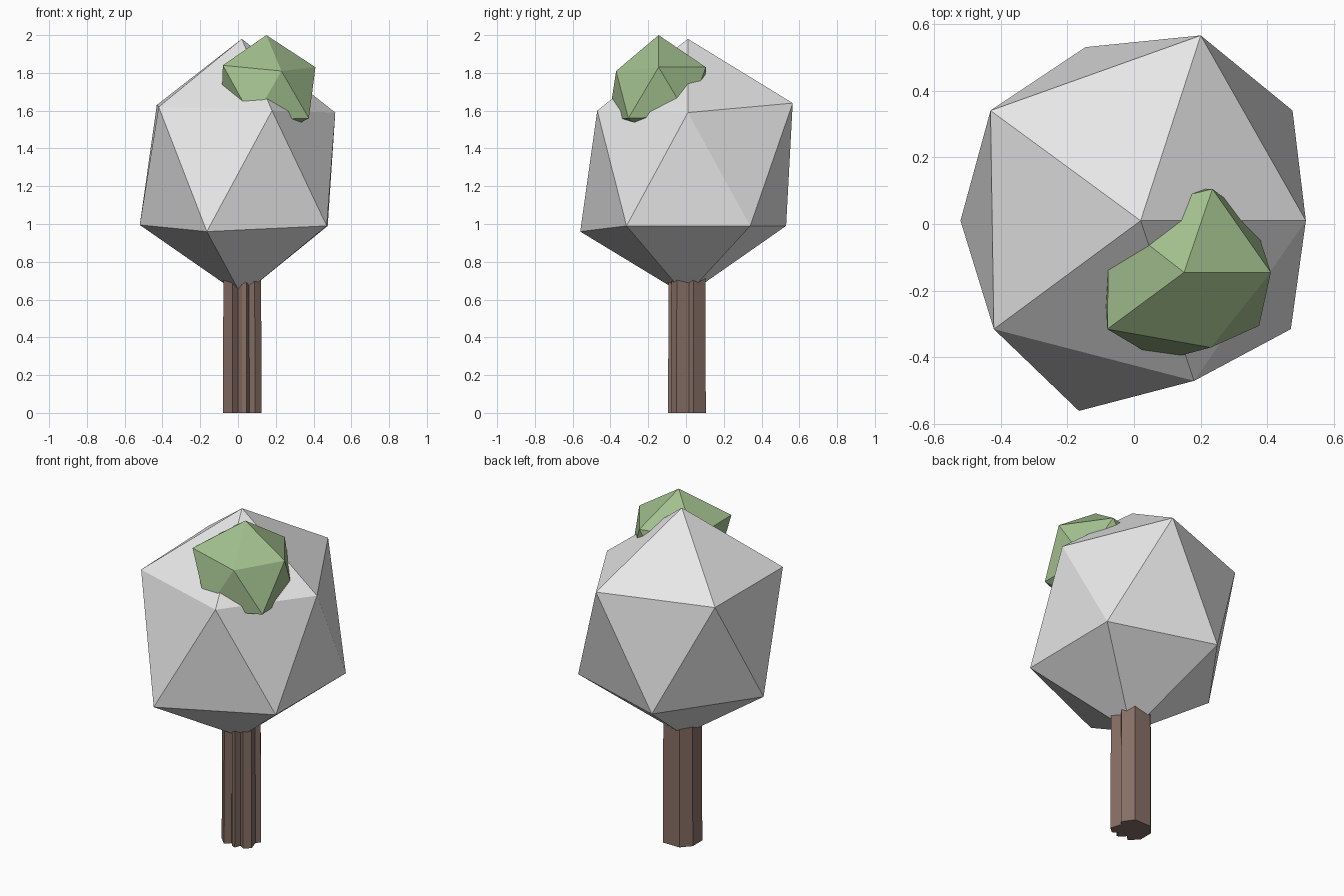
import bpy
import bmesh

# Remove the default cube only
cube = bpy.data.objects.get("Cube")
if cube:
    bpy.data.objects.remove(cube, do_unlink=True)


def make_material(name, colour):
    mat = bpy.data.materials.new(name)
    mat.use_nodes = True
    rgba = (*colour, 1.0)
    mat.diffuse_color = rgba
    for node in mat.node_tree.nodes:
        if node.type == 'BSDF_PRINCIPLED':
            node.inputs["Base Color"].default_value = rgba
            node.inputs["Roughness"].default_value = 0.9
    return mat


def finish(bm, name, mat):
    bmesh.ops.recalc_face_normals(bm, faces=bm.faces[:])
    mesh = bpy.data.meshes.new(name)
    bm.to_mesh(mesh)
    bm.free()
    mesh.materials.append(mat)
    obj = bpy.data.objects.new(name, mesh)
    bpy.context.scene.collection.objects.link(obj)
    return obj


def faceted_clump(name, top, upper, lower, bottom, mat):
    """Uneven icosahedron: two poles and two staggered rings of five."""
    bm = bmesh.new()
    t, b = bm.verts.new(top), bm.verts.new(bottom)
    up = [bm.verts.new(p) for p in upper]
    low = [bm.verts.new(p) for p in lower]
    count = len(up)
    for i in range(count):
        j = (i + 1) % count
        bm.faces.new((t, up[i], up[j]))
        bm.faces.new((up[i], low[i], up[j]))
        bm.faces.new((low[i], low[j], up[j]))
        bm.faces.new((b, low[j], low[i]))
    return finish(bm, name, mat)


def tapered_prism(name, profile, height, taper, centre, mat):
    """Extrude a closed outline upward, narrowing towards its top."""
    bm = bmesh.new()
    base = [bm.verts.new((x, y, 0)) for x, y in profile]
    cx, cy = centre
    head = [bm.verts.new((cx + (x - cx) * taper, cy + (y - cy) * taper, height))
            for x, y in profile]
    count = len(profile)
    for i in range(count):
        j = (i + 1) % count
        bm.faces.new((base[i], base[j], head[j], head[i]))
    bm.faces.new(list(reversed(base)))
    bm.faces.new(head)
    return finish(bm, name, mat)


grey = make_material("pale grey", (0.8, 0.8, 0.8))
green = make_material("leaf green", (0.36, 0.52, 0.27))
brown = make_material("bark brown", (0.24, 0.16, 0.13))

# Large crown, rings listed anticlockwise from the model's left
faceted_clump(
    "crown",
    top=(0.02, 0.01, 1.98),
    upper=[(0.515, 0.01, 1.59), (0.2, 0.565, 1.64), (-0.43, 0.34, 1.63),
           (-0.42, -0.315, 1.62), (0.18, -0.47, 1.6)],
    lower=[(0.475, 0.34, 0.99), (-0.145, 0.53, 0.99), (-0.52, 0.01, 0.995),
           (-0.165, -0.56, 0.96), (0.47, -0.315, 0.99)],
    bottom=(0.02, 0, 0.62),
    mat=grey)

# Small leafy clump sunk into the crown
faceted_clump(
    "leaf_clump",
    top=(0.15, -0.145, 2),
    upper=[(0.41, -0.145, 1.83), (0.235, 0.105, 1.83), (-0.075, 0.03, 1.83),
           (-0.08, -0.315, 1.84), (0.23, -0.37, 1.81)],
    lower=[(0.36, 0.01, 1.57), (0.07, 0.1, 1.57), (-0.09, -0.145, 1.57),
           (0.08, -0.41, 1.55), (0.375, -0.305, 1.56)],
    bottom=(0.17, -0.145, 1.45),
    mat=green)

# Grooved trunk
tapered_prism(
    "trunk",
    [(-0.08, -0.04), (-0.03, -0.09), (0, -0.06), (0.02, -0.085),
     (0.045, -0.095), (0.06, -0.06), (0.09, -0.08), (0.125, -0.05),
     (0.105, 0.015), (0.125, 0.04), (0.08, 0.105), (-0.03, 0.105),
     (-0.08, 0.05)],
    height=0.8, taper=0.97, centre=(0.02, 0), mat=brown)
